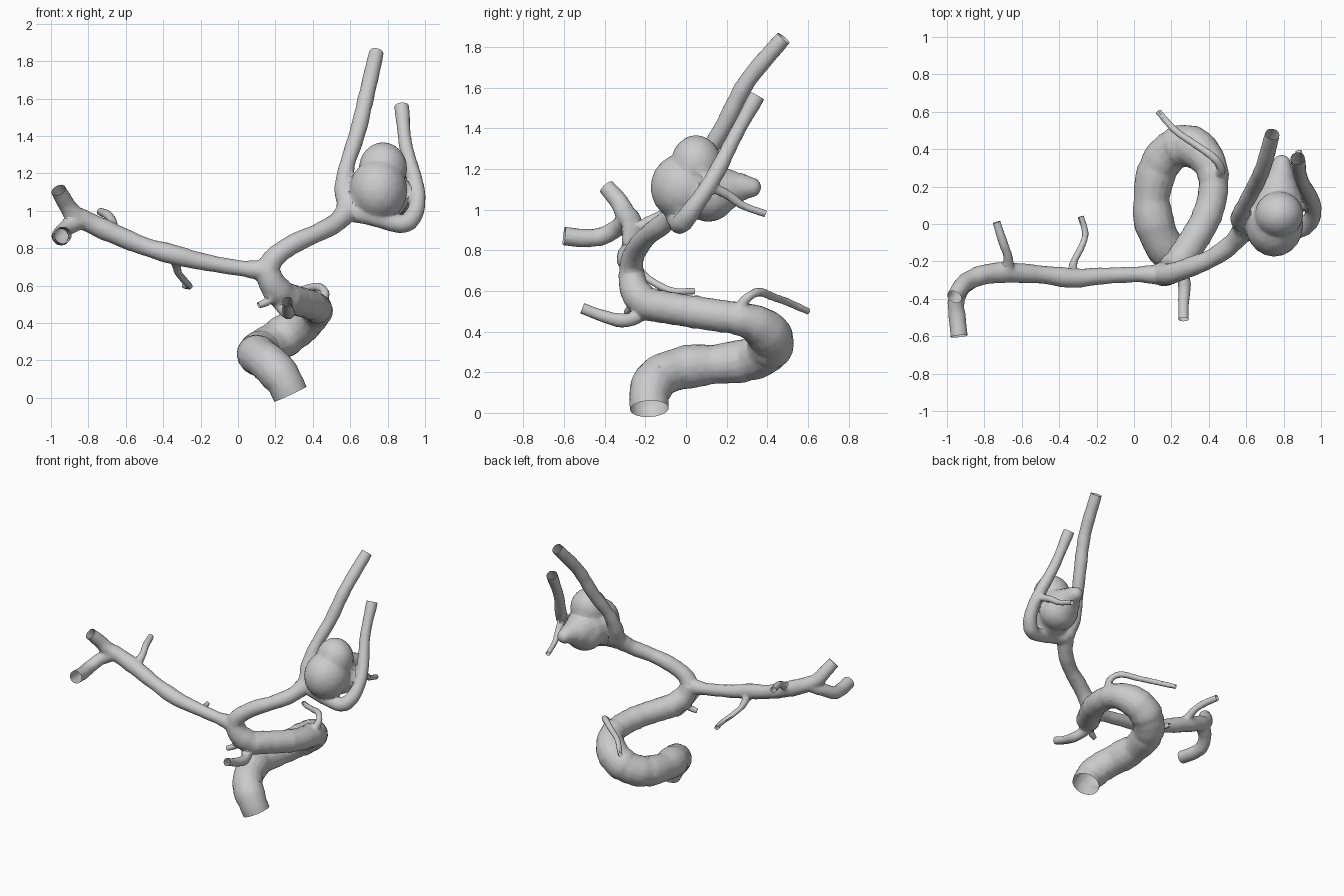
import bpy, bmesh, random
from math import cos, sin, pi, radians
from mathutils import Vector, Matrix

if "Cube" in bpy.data.objects:
    bpy.data.objects.remove(bpy.data.objects["Cube"])

random.seed(4)
bm = bmesh.new()
ends = []          # open vessel ends: point, outward direction, radius


def spline(pts, steps=5):
    """Catmull-Rom samples through (x, y, z, radius) points."""
    p = [Vector(q) for q in pts]
    p = [2 * p[0] - p[1]] + p + [2 * p[-1] - p[-2]]
    out = []
    for i in range(1, len(p) - 2):
        a, b, c, d = p[i - 1:i + 3]
        for k in range(steps):
            t = k / steps
            out.append(0.5 * (2 * b + (c - a) * t + (2 * a - 5 * b + 4 * c - d) * t * t
                              + (3 * b - a - 3 * c + d) * t ** 3))
    return out + [p[-2]]


def tube(pts, open_start=False, open_end=True, sides=16):
    s = spline(pts)
    pos = [q.to_3d() for q in s]
    rad = [q[3] * random.uniform(0.96, 1.05) for q in s]
    # run past each open end, it is trimmed flat later
    if open_end:
        d = (pos[-1] - pos[-2]).normalized()
        ends.append((pos[-1].copy(), d, rad[-1]))
        pos.append(pos[-1] + d * rad[-1] * 1.2)
        rad.append(rad[-1])
    if open_start:
        d = (pos[0] - pos[1]).normalized()
        ends.append((pos[0].copy(), d, rad[0]))
        pos.insert(0, pos[0] + d * rad[0] * 1.2)
        rad.insert(0, rad[0])
    rings, n = [], None
    for i, c in enumerate(pos):
        t = (pos[min(i + 1, len(pos) - 1)] - pos[max(i - 1, 0)]).normalized()
        n = t.orthogonal() if n is None else n - t * n.dot(t)
        n.normalize()
        b = t.cross(n)
        rings.append([bm.verts.new(c + (n * cos(2 * pi * k / sides) + b * sin(2 * pi * k / sides)) * rad[i])
                      for k in range(sides)])
    for r0, r1 in zip(rings, rings[1:]):
        for k in range(sides):
            m = (k + 1) % sides
            bm.faces.new((r0[k], r0[m], r1[m], r1[k]))
    bm.faces.new(rings[0][::-1])
    bm.faces.new(rings[-1])


def blob(c, r):
    bmesh.ops.create_icosphere(bm, subdivisions=3, radius=1,
                               matrix=Matrix.Translation(c) @ Matrix.Diagonal((*r, 1)))


# main artery: looping siphon up to the fork
tube([(.28, -.18, .02, .098), (.24, -.18, .1, .1), (.17, -.13, .18, .105), (.11, 0, .225, .105),
      (.095, .15, .24, .098), (.13, .3, .26, .105), (.2, .39, .3, .11), (.29, .42, .36, .11),
      (.37, .37, .42, .1), (.42, .28, .46, .085), (.42, .15, .48, .08), (.38, .02, .5, .08),
      (.31, -.1, .52, .08), (.25, -.19, .54, .08), (.19, -.25, .6, .075), (.15, -.27, .69, .065)],
     open_start=True, open_end=False)
# left trunk running into its upper end branch
tube([(.15, -.27, .68, .055), (0, -.27, .695, .042), (-.2, -.28, .73, .045), (-.32, -.29, .76, .053),
      (-.5, -.27, .81, .05), (-.68, -.26, .885, .055), (-.8, -.27, .94, .055), (-.88, -.3, .985, .05),
      (-.92, -.33, 1.04, .045), (-.96, -.39, 1.11, .042)])
# left lower end branch
tube([(-.84, -.28, .95, .05), (-.91, -.33, .915, .045), (-.95, -.41, .87, .045),
      (-.945, -.5, .86, .045), (-.935, -.6, .87, .045)])
# small side branches of the left trunk
tube([(-.67, -.25, .9, .035), (-.675, -.17, .95, .024), (-.7, -.1, .98, .024), (-.735, .01, .995, .022)])
tube([(-.33, -.26, .73, .03), (-.32, -.2, .67, .02), (-.28, -.12, .62, .019), (-.26, -.05, .597, .018),
      (-.285, .04, .6, .018)])
# right trunk running into the tall upper vessel
tube([(.15, -.27, .68, .06), (.2, -.265, .755, .055), (.3, -.23, .825, .052), (.42, -.18, .88, .05),
      (.53, -.1, .94, .052), (.585, -.02, 1.02, .058), (.565, .03, 1.12, .05), (.585, .09, 1.25, .042),
      (.64, .19, 1.42, .043), (.69, .3, 1.63, .043), (.74, .48, 1.845, .04)])
# vessel curling under the bulge and up its outer side
tube([(.6, -.03, 1, .06), (.72, -.05, .97, .05), (.82, -.04, .935, .045), (.9, -.02, .935, .05),
      (.95, .03, 1, .045), (.96, .1, 1.1, .04), (.93, .17, 1.22, .04), (.895, .24, 1.36, .036),
      (.875, .35, 1.56, .04)], open_end=True)
# thin twig behind the bulge
tube([(.95, .13, 1.11, .025), (.92, .21, 1.07, .024), (.9, .28, 1.02, .02), (.88, .39, .98, .018)])
# bulge (aneurysm) with its rear lobe
blob((.75, -.005, 1.11), (.155, .17, .17))
blob((.775, .05, 1.225), (.13, .125, .142))
blob((.77, .11, 1.07), (.14, .135, .13))
tube([(.77, .08, 1.1, .15), (.775, .18, 1.1, .115), (.785, .26, 1.11, .075), (.79, .32, 1.11, .05)],
     open_end=False)
blob((.79, .32, 1.11), (.05, .05, .05))
# front branch, nub and rear twig of the siphon
tube([(.22, -.2, .53, .05), (.25, -.25, .47, .036), (.27, -.32, .455, .034), (.265, -.42, .48, .03),
      (.265, -.51, .515, .028)])
tube([(.2, -.24, .55, .03), (.16, -.27, .515, .022), (.11, -.29, .495, .018)])
tube([(.45, .26, .51, .03), (.465, .3, .565, .023), (.42, .36, .595, .022), (.32, .43, .57, .02),
      (.22, .5, .545, .02), (.13, .6, .5, .017)])

# fuse everything into one skin
me = bpy.data.meshes.new("blood_vessels")
bm.to_mesh(me)
bm.free()
ob = bpy.data.objects.new("blood_vessels", me)
bpy.context.collection.objects.link(ob)
rm = ob.modifiers.new("fuse", 'REMESH')
rm.mode, rm.voxel_size = 'VOXEL', 0.009
sm = ob.modifiers.new("soften", 'SMOOTH')
sm.factor, sm.iterations = 0.5, 4
de = ob.modifiers.new("coarsen", 'DECIMATE')
de.ratio = 0.12
skin = bpy.data.meshes.new_from_object(ob.evaluated_get(bpy.context.evaluated_depsgraph_get()))
ob.modifiers.clear()

# trim the vessel ends flat and leave them open
bm = bmesh.new()
bm.from_mesh(skin)
for p, d, r in ends:
    faces = [f for f in bm.faces if any((v.co - p).length < r * 2.2 and (v.co - p).dot(d) > -r
                                        for v in f.verts)]
    geom = set(faces)
    for f in faces:
        geom.update(f.verts)
        geom.update(f.edges)
    bmesh.ops.bisect_plane(bm, geom=list(geom), plane_co=p, plane_no=d, clear_outer=True)
bm.to_mesh(skin)
bm.free()
ob.data = skin
skin.name = "blood_vessels"
bpy.context.view_layer.objects.active = ob
ob.select_set(True)
bpy.ops.object.shade_smooth_by_angle(angle=radians(30))
